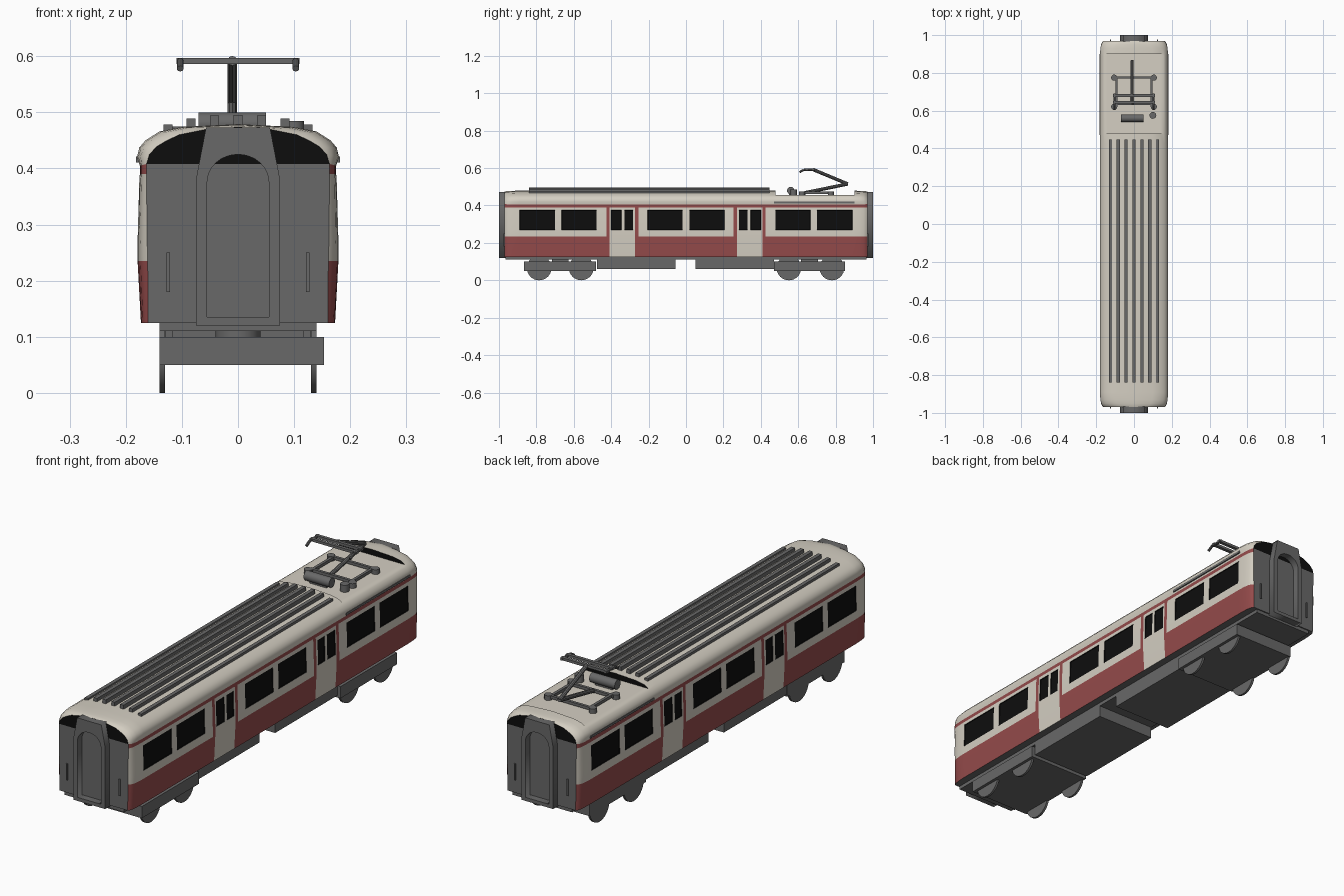
import bpy, bmesh, math
from mathutils import Vector

if "Cube" in bpy.data.objects:
    bpy.data.objects.remove(bpy.data.objects["Cube"])


def material(name, rgb):
    m = bpy.data.materials.new(name)
    m.diffuse_color = (*rgb, 1)
    m.use_nodes = True
    m.node_tree.nodes["Principled BSDF"].inputs["Base Color"].default_value = m.diffuse_color
    return m


CREAM = material("cream paint", (0.66, 0.62, 0.54))
RED = material("red paint", (0.30, 0.07, 0.07))
GREY = material("dark grey metal", (0.14, 0.14, 0.14))
BLACK = material("black glass", (0.004, 0.004, 0.004))


def finish(name, bm, mats, smooth=False):
    me = bpy.data.meshes.new(name)
    bm.to_mesh(me)
    bm.free()
    for m in mats:
        me.materials.append(m)
    ob = bpy.data.objects.new(name, me)
    bpy.context.collection.objects.link(ob)
    if smooth:
        bpy.ops.object.select_all(action='DESELECT')
        ob.select_set(True)
        bpy.context.view_layer.objects.active = ob
        bpy.ops.object.shade_smooth_by_angle(angle=math.radians(35))
    return ob


def box(name, x0, x1, y0, y1, z0, z1, mat=GREY):
    bm = bmesh.new()
    bmesh.ops.create_cube(bm, size=1)
    for v in bm.verts:
        v.co = Vector(((x0 + x1) / 2 + v.co.x * (x1 - x0),
                       (y0 + y1) / 2 + v.co.y * (y1 - y0),
                       (z0 + z1) / 2 + v.co.z * (z1 - z0)))
    return finish(name, bm, [mat])


def rod(name, a, b, r, sides=24, mat=GREY):
    a, b = Vector(a), Vector(b)
    bm = bmesh.new()
    bmesh.ops.create_cone(bm, cap_ends=True, segments=sides, radius1=r, radius2=r, depth=(b - a).length)
    ob = finish(name, bm, [mat], True)
    ob.location = (a + b) / 2
    ob.rotation_mode = 'QUATERNION'
    ob.rotation_quaternion = Vector((0, 0, 1)).rotation_difference(b - a)
    return ob


def path(name, pts, r):
    for i in range(len(pts) - 1):
        rod(f"{name}_{i + 1}", pts[i], pts[i + 1], r, 10)


# Car body: half section at mid-car (x, z) and at the end wall (x, z)
SECTION = [(.173, .125, .160, .125), (.179, .235, .161, .235), (.179, .27, .162, .27),
           (.176, .375, .163, .375), (.175, .39, .163, .39), (.175, .405, .163, .408),
           (.180, .42, .158, .425), (.176, .437, .145, .439), (.165, .45, .13, .448),
           (.157, .455, .12, .453), (.14, .466, .105, .46), (.10, .474, .06, .469), (0, .479, 0, .474)]
WINDOWS = [(.018, .205), (.478, .665), (.70, .89)]
DOOR_WINDOWS = [(.283, .33), (.345, .40)]
DOOR, FRAME = (.272, .408), (.255, .425)
RECESS = (.478, .90)
FLOOR = .455


def within(v, spans):
    return any(a < v < b for a, b in spans)


def ring(bm, y, t, cut):
    pts = []
    for x, z, xe, ze in SECTION:
        px, pz = x + (xe - x) * t, z + (ze - z) * t
        pts.append((px, min(pz, FLOOR) if cut else pz))
    pts += [(-x, z) for x, z in reversed(pts[:-1])]
    return [bm.verts.new((x, y, z)) for x, z in pts]


edges = {.9}
for a, b in WINDOWS + DOOR_WINDOWS + [DOOR, FRAME]:
    edges |= {a, b}
stations = [(s * y, 0) for y in edges for s in (-1, 1)]
stations += [(s * y, t) for y, t in ((.93, .1), (.95, .28), (.963, .6), (.97, 1)) for s in (-1, 1)]
stations.sort()

bm = bmesh.new()
rings = []
for y, t in stations:
    cut = RECESS[0] <= y <= RECESS[1]
    if y == RECESS[0]:
        rings.append(ring(bm, y, t, False))
    rings.append(ring(bm, y, t, cut))
    if y == RECESS[1]:
        rings.append(ring(bm, y, t, False))
n = len(rings[0])
for r0, r1 in zip(rings, rings[1:]):
    for i in range(n):
        j = (i + 1) % n
        bm.faces.new((r0[i], r0[j], r1[j], r1[i]))
# End walls: grey below, dark glass above
for r in (rings[0], rings[-1]):
    bm.faces.new(r[:6] + r[n - 6:])
    bm.faces.new(r[5:n - 5])
bmesh.ops.remove_doubles(bm, verts=bm.verts, dist=1e-5)
bmesh.ops.recalc_face_normals(bm, faces=bm.faces)

# Livery by position
panes = []
for f in bm.faces:
    c, nrm = f.calc_center_median(), f.normal
    ay = abs(c.y)
    door, frame = within(ay, [DOOR]), within(ay, [FRAME])
    if ay > .9695:
        k = 3 if min(v.co.z for v in f.verts) > .4 else 2
    elif abs(nrm.y) > .9 and c.z > .45:
        k = 3
    elif nrm.z < -.9:
        k = 2
    elif .27 < c.z < .375 and within(ay, WINDOWS + DOOR_WINDOWS):
        k = 3
        panes.append(f)
    elif .39 < c.z < .4065:
        k = 1
    elif c.z < .39 and frame:
        k = 0 if door else 1
    else:
        k = 1 if c.z < .235 else 0
    f.material_index = k
bmesh.ops.inset_individual(bm, faces=panes, thickness=.002, depth=-.003)
finish("car_body", bm, [CREAM, RED, GREY, BLACK], True)


# Gangway frames with arched opening, and end handrails
def gangway(name, y):
    cu = bpy.data.curves.new(name, 'CURVE')
    cu.dimensions = '2D'
    cu.fill_mode = 'BOTH'
    cu.extrude = .0175
    outer = [(-.075, .12), (.075, .12), (.075, .38), (.057, .473), (-.057, .473), (-.075, .38)]
    inner = [(-.055, .135), (.055, .135)]
    inner += [(.055 * math.cos(math.pi * i / 16), .375 + .05 * math.sin(math.pi * i / 16)) for i in range(17)]
    for pts in (outer, inner):
        sp = cu.splines.new('POLY')
        sp.points.add(len(pts) - 1)
        for p, (x, z) in zip(sp.points, pts):
            p.co = (x, z, 0, 1)
        sp.use_cyclic_u = True
    cu.materials.append(GREY)
    ob = bpy.data.objects.new(name, cu)
    bpy.context.collection.objects.link(ob)
    ob.location.y = y
    ob.rotation_euler.x = math.pi / 2
    bpy.ops.object.select_all(action='DESELECT')
    ob.select_set(True)
    bpy.context.view_layer.objects.active = ob
    bpy.ops.object.convert(target='MESH')


for end, s in (("front", -1), ("rear", 1)):
    gangway(f"{end}_gangway", s * .9825)
    for x in (-.124, .124):
        ya, yb = sorted((s * .968, s * .976))
        box(f"{end}_handrail", x - .003, x + .003, ya, yb, .18, .25)

# Underframe and equipment boxes
box("underframe", -.14, .14, -.965, .965, .11, .127)
box("equipment_box_front", -.14, .14, -.475, -.055, .06, .115)
box("equipment_box_rear", -.14, .14, .05, .47, .06, .115)

# Bogies with wheels
for end, y0, y1, axles in (("front", -.865, -.48, (-.785, -.56)), ("rear", .47, .85, (.55, .78))):
    mid = (y0 + y1) / 2
    box(f"{end}_bogie_frame", -.14, .153, y0, y1, .05, .10)
    rod(f"{end}_bogie_pivot", (0, mid, .09), (0, mid, .115), .04)
    for s in (-1, 1):
        box(f"{end}_bogie_spring", s * .123 - .006, s * .123 + .006, mid - .045, mid + .045, .095, .115)
    for y in axles:
        rod(f"{end}_axle", (-.13, y, .066), (.13, y, .066), .012)
        for s in (-1, 1):
            rod(f"{end}_wheel", (s * .13, y, .066), (s * .14, y, .066), .066, 32)

# Roof ribs
for i in range(-3, 4):
    top = (.495, .494, .489, .478)[abs(i)]
    x = i * .0417
    box("roof_rib", x - .008, x + .008, -.84, .447, .455, top)

# Gutters beside the sunken roof
for s in (-1, 1):
    box("roof_gutter", s * .177 - .005, s * .177 + .005, .47, .9, .411, .421)

# Pantograph base frame on insulators
for x in (-.105, .105):
    for y in (.62, .775):
        rod("insulator", (x, y, .45), (x, y, .475), .016)
    box("base_side_bar", x * .88 - .006, x * .88 + .006, .62, .775, .462, .474)
for y in (.635, .775):
    box("base_cross_bar", -.105, .105, y - .006, y + .006, .462, .474)
rod("air_cylinder", (-.07, .56, .48), (.05, .56, .48), .02)
box("cylinder_mount", -.05, .03, .552, .568, .45, .475)
rod("roof_post", (.10, .575, .45), (.10, .575, .485), .018)

# Folding arm and collector head
path("pantograph_arm", [(-.01, .635, .468), (-.01, .865, .515), (-.01, .68, .592)], .009)
for y in (.645, .68):
    box("collector_bar", -.11, .11, y - .007, y + .007, .586, .597)
for x in (-.103, .103):
    path("collector_horn", [(x, .69, .591), (x, .63, .591), (x, .607, .578)], .006)
